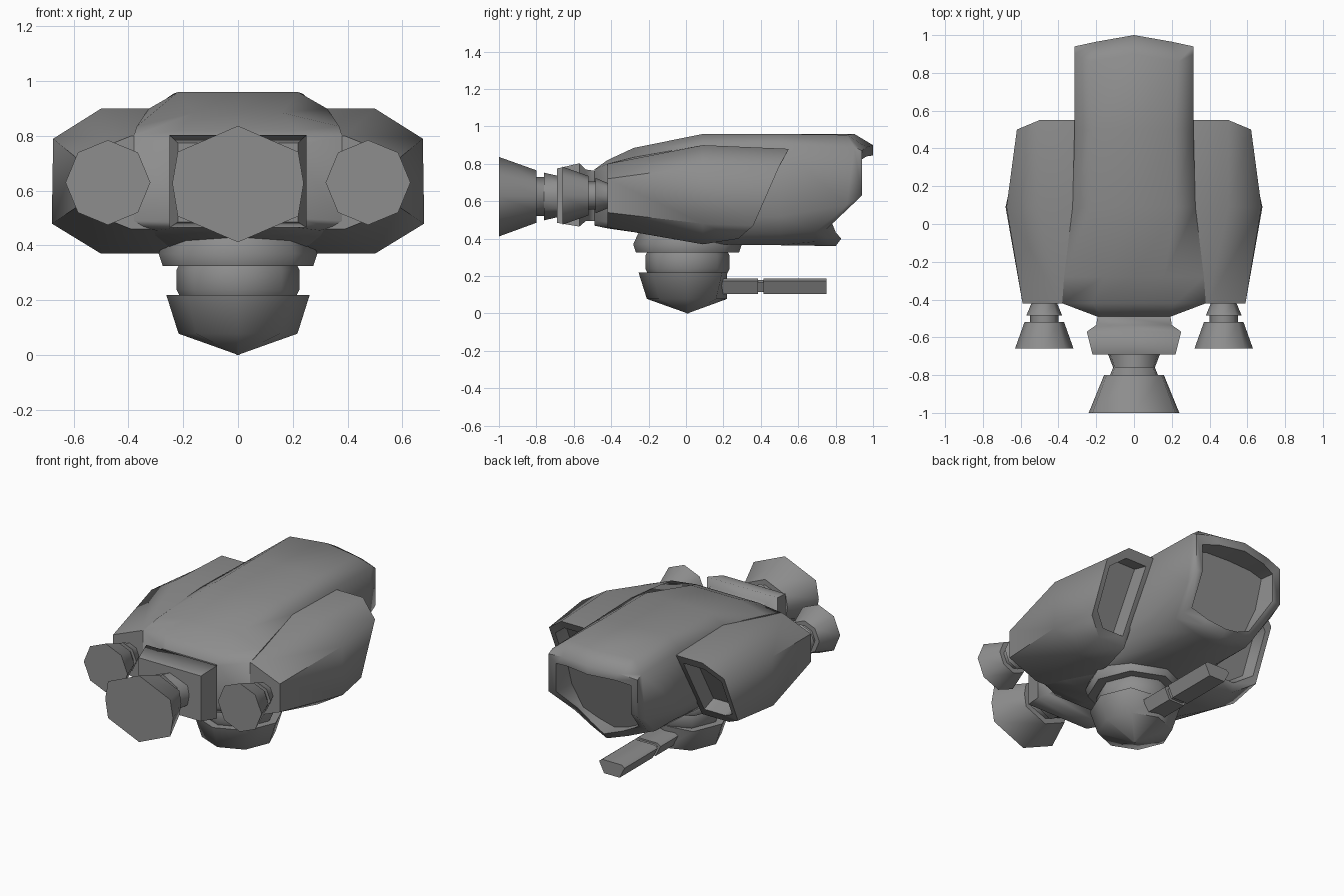
import bpy, bmesh, math
from mathutils import Vector

cube = bpy.data.objects.get("Cube")
if cube:
    bpy.data.objects.remove(cube, do_unlink=True)

COLOUR = (0.27, 0.27, 0.27, 1)
grey = bpy.data.materials.new("hull grey")
grey.use_nodes = True
grey.diffuse_color = COLOUR
grey.node_tree.nodes["Principled BSDF"].inputs["Base Color"].default_value = COLOUR


def loft(name, rings, flip=False):
    """Bridge closed rings of equal size and cap both ends."""
    bm = bmesh.new()
    sx = -1 if flip else 1
    loops = [[bm.verts.new((p[0] * sx, p[1], p[2])) for p in r] for r in rings]
    n = len(loops[0])
    for a, b in zip(loops, loops[1:]):
        for i in range(n):
            j = (i + 1) % n
            bm.faces.new((a[i], a[j], b[j], b[i]))
    bm.faces.new(loops[0])
    bm.faces.new(loops[-1])
    bmesh.ops.recalc_face_normals(bm, faces=bm.faces)
    mesh = bpy.data.meshes.new(name)
    bm.to_mesh(mesh)
    bm.free()
    mesh.materials.append(grey)
    ob = bpy.data.objects.new(name, mesh)
    bpy.context.collection.objects.link(ob)
    bpy.ops.object.select_all(action="DESELECT")
    ob.select_set(True)
    bpy.context.view_layer.objects.active = ob
    bpy.ops.object.shade_smooth_by_angle(angle=math.radians(61))


def whole(half):
    """Complete a half outline that runs from top centre to bottom centre."""
    return half + [(-x, y, z) for x, y, z in half[-2:0:-1]]


def shrunk(ring, factor, shift=(0, 0, 0)):
    c = sum((Vector(p) for p in ring), Vector()) / len(ring)
    return [c + (Vector(p) - c) * factor + Vector(shift) for p in ring]


def octagon(r):
    return [(r * math.sin(k * math.pi / 4), r * math.cos(k * math.pi / 4)) for k in range(8)]


# Central fuselage with a hooded rear opening and a pointed chin
def section(y, top, w1, w2, zs, zl, wb, bot):
    return whole([(0, y, top), (w1, y, top), (w2, y, zs), (w2, y, zl),
                  (w2 * .55 + wb * .45, y, zl * .4 + bot * .6), (wb, y, bot), (0, y, bot)])


shoulder = whole([(0, .9, .96), (.235, .86, .955), (.315, .9, .89), (.315, .86, .58),
                  (.265, .69, .435), (.13, .7, .385), (0, .7, .362)])
rim = whole([(0, 1, .9), (.2, .965, .89), (.315, .94, .87), (.315, .94, .63),
             (.26, .75, .45), (.13, .775, .4), (0, .8, .36)])
lip = whole([(0, 1, .845), (.17, .965, .84), (.265, .935, .82), (.265, .935, .64),
             (.215, .78, .485), (.11, .8, .435), (0, .83, .4)])
recess = [(p[0] * .96, .6 + p[2] * .3, p[2]) for p in lip]
loft("fuselage", [
    section(-.49, .77, .17, .195, .76, .5, .18, .47),
    section(-.42, .82, .22, .38, .80, .49, .3, .455),
    section(-.28, .885, .16, .37, .835, .5, .3, .435),
    section(.09, .96, .22, .325, .9, .5, .22, .37),
    section(.5, .96, .22, .315, .9, .52, .18, .365),
    shoulder, rim, lip, recess])

# Side pods with slanted rear openings
pod_front = [(.2, -.42, .8), (.39, -.42, .8), (.59, -.42, .72),
             (.59, -.42, .54), (.39, -.42, .46), (.2, -.42, .46)]
pod_middle = [(.28, .09, .9), (.5, .09, .9), (.675, .09, .79),
              (.68, .09, .48), (.5, .09, .37), (.28, .09, .37)]
pod_rear = [(.31, .55, .88), (.5, .55, .88), (.62, .5, .79),
            (.62, .36, .47), (.5, .28, .4), (.31, .28, .4)]
pod_rings = [pod_front, pod_middle, pod_rear, shrunk(pod_rear, .78),
             shrunk(pod_rear, .74, (0, -.09, .03))]


# Nozzles: one outline swept along y with width and height scales
def nozzle(name, cx, cz, outline, profile):
    loft(name, [[(cx + x * sx, y, cz + z * sz) for x, z in outline] for y, sx, sz in profile])


for side, label in ((1, "left"), (-1, "right")):
    loft(label + "_pod", pod_rings, side < 0)
    nozzle(label + "_nozzle", side * .475, .63, octagon(1),
           [(y, r, r) for y, r in ((-.66, .155), (-.52, .105), (-.52, .075), (-.485, .075),
                                   (-.485, .095), (-.42, .068), (-.38, .068))])

main_outline = whole([(0, 0, .21), (.22, 0, .115), (.24, 0, 0), (.22, 0, -.12), (0, 0, -.215)])
nozzle("main_nozzle", 0, .627, [(x, z) for x, _, z in main_outline],
       [(-1, 1, 1), (-.8, .66, .66), (-.8, .53, .49), (-.76, .46, .49),
        (-.76, .46, .6), (-.685, .58, .52)])


# Front engine block and its neck
def rect(y, w, z0, z1):
    return [(-w, y, z0), (w, y, z0), (w, y, z1), (-w, y, z1)]


loft("engine_block", [rect(-.69, .22, .485, .775), rect(-.57, .25, .465, .803),
                      rect(-.535, .2, .495, .77), rect(-.47, .19, .495, .76)])


# Belly turret
def turret(name, profile, back=1):
    loft(name, [[(x, min(y + .008, back), z) for x, y in octagon(r)] for z, r in profile])


turret("turret_mount", [(.46, .25), (.425, .265), (.37, .29), (.325, .275), (.325, .2)])
turret("turret_neck", [(.34, .21), (.31, .225), (.24, .225), (.21, .21)])
turret("turret_dome", [(.22, .262), (.078, .217), (.005, .012), (0, .003)], .22)

# Gun barrel pointing to the rear
gun = [(-.07, .04), (.07, .04), (.09, .025), (.055, -.045), (-.055, -.045), (-.09, .025)]
loft("gun_barrel", [[(x * s, y, .148 + z * s) for x, z in gun] for y, s in
                    ((.15, 1), (.385, 1), (.385, .75), (.415, .75), (.415, 1), (.75, 1))])
